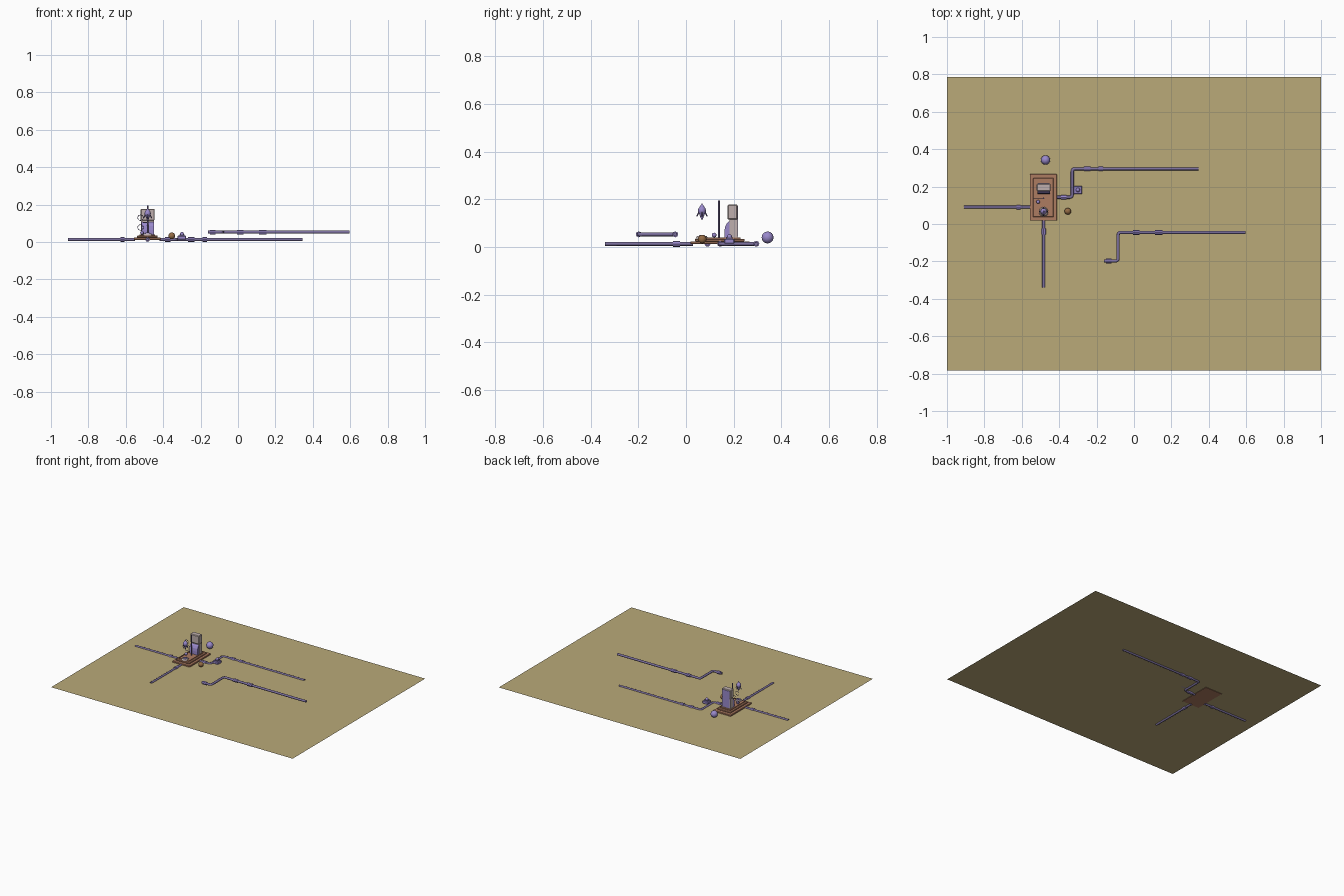
import bpy, bmesh, math
from mathutils import Vector

if "Cube" in bpy.data.objects:
    bpy.data.objects.remove(bpy.data.objects["Cube"])


def mat(name, c):
    m = bpy.data.materials.new(name)
    m.diffuse_color = (*c, 1)
    m.use_nodes = True
    m.node_tree.nodes["Principled BSDF"].inputs["Base Color"].default_value = m.diffuse_color
    return m


SAND = mat("sand", (0.49, 0.40, 0.19))
CLAY = mat("clay", (0.42, 0.20, 0.12))
BRONZE = mat("bronze", (0.30, 0.15, 0.06))
VIOLET = mat("violet", (0.32, 0.25, 0.60))
PIPE = mat("pipe_violet", (0.20, 0.16, 0.34))
PALE = mat("pale_stone", (0.52, 0.43, 0.42))


def done(name, m):
    o = bpy.context.object
    o.name = name
    o.data.materials.clear()
    o.data.materials.append(m)
    return o


def box(name, x, y, z, m, bevel=0):
    bpy.ops.mesh.primitive_cube_add(
        size=1, location=((x[0]+x[1])/2, (y[0]+y[1])/2, (z[0]+z[1])/2))
    o = bpy.context.object
    o.scale = (x[1]-x[0], y[1]-y[0], z[1]-z[0])
    bpy.ops.object.transform_apply(location=False, rotation=False, scale=True)
    if bevel:
        b = o.modifiers.new("bevel", 'BEVEL')
        b.width, b.segments = bevel, 1
    return done(name, m)


def ball(name, p, r, m, seg=16, sz=1):
    bpy.ops.mesh.primitive_uv_sphere_add(segments=seg, ring_count=seg//2, radius=r, location=p)
    bpy.context.object.scale.z = sz
    return done(name, m)


def cone(name, p, z0, z1, r0, r1, m, n=12):
    bpy.ops.mesh.primitive_cone_add(vertices=n, radius1=r0, radius2=r1, depth=z1-z0,
                                    location=(p[0], p[1], (z0+z1)/2))
    return done(name, m)


def rod(name, a, b, r, m, n=10):
    a, b = Vector(a), Vector(b)
    bpy.ops.mesh.primitive_cylinder_add(vertices=n, radius=r, depth=(b-a).length, location=(a+b)/2)
    bpy.context.object.rotation_euler = (b-a).to_track_quat('Z', 'Y').to_euler()
    return done(name, m)


def pipe(name, pts, z, r=0.0085, fillet=0.015):
    # tube along a path with rounded elbows
    pts = [Vector((*p, z)) for p in pts]
    path = [pts[0]]
    for i in range(1, len(pts)-1):
        a = pts[i] + (pts[i-1]-pts[i]).normalized()*fillet
        b = pts[i] + (pts[i+1]-pts[i]).normalized()*fillet
        for k in range(5):
            t = k/4
            path.append(a*(1-t)**2 + pts[i]*2*t*(1-t) + b*t*t)
    path.append(pts[-1])
    cu = bpy.data.curves.new(name, 'CURVE')
    cu.dimensions, cu.bevel_depth, cu.bevel_resolution, cu.use_fill_caps = '3D', r, 2, True
    s = cu.splines.new('POLY')
    s.points.add(len(path)-1)
    for q, p in zip(s.points, path):
        q.co = (*p, 1)
    o = bpy.data.objects.new(name, cu)
    bpy.context.collection.objects.link(o)
    cu.materials.append(PIPE)


def coupling(name, x, y, z, length, axis='x'):
    d = Vector((length/2, 0, 0)) if axis == 'x' else Vector((0, length/2, 0))
    c = Vector((x, y, z))
    rod(name, c-d, c+d, 0.0125, VIOLET, 8)


# ground sheet
bpy.ops.mesh.primitive_plane_add(size=2, location=(0, 0.002, 0.014))
bpy.context.object.scale.y = 0.784
done("sand_sheet", SAND)

# pipe runs
ZL, ZH = 0.0135, 0.053
pipe("west_pipe", [(-0.91, 0.09), (-0.55, 0.09)], ZL)
pipe("south_pipe", [(-0.483, -0.34), (-0.483, 0.03)], ZL)
pipe("east_pipe", [(-0.42, 0.143), (-0.33, 0.143), (-0.33, 0.295), (0.345, 0.295)], ZL)
pipe("raised_pipe", [(-0.16, -0.198), (-0.085, -0.198), (-0.085, -0.045), (0.597, -0.045)], ZH)
for x, y, z, l in [(-0.617, 0.09, ZL, 0.02), (-0.375, 0.143, ZL, 0.03), (-0.25, 0.295, ZL, 0.035),
                   (-0.178, 0.295, ZL, 0.022), (-0.135, -0.198, ZH, 0.03),
                   (0.012, -0.045, ZH, 0.035), (0.132, -0.045, ZH, 0.04)]:
    coupling("pipe_coupling", x, y, z, l)
coupling("south_coupling", -0.483, -0.04, ZL, 0.03, 'y')

# stepped plinth
box("plinth_lower", (-0.557, -0.413), (0.018, 0.267), (0.012, 0.024), CLAY, 0.002)
box("plinth_middle", (-0.54, -0.43), (0.038, 0.245), (0.024, 0.034), CLAY, 0.002)
box("plinth_upper", (-0.526, -0.444), (0.055, 0.228), (0.034, 0.04), CLAY)

# upright cabinet
box("cabinet_lower", (-0.518, -0.448), (0.182, 0.215), (0.04, 0.115), PALE)
box("cabinet_head", (-0.52, -0.446), (0.174, 0.216), (0.115, 0.178), PALE, 0.004)
box("cabinet_back", (-0.512, -0.454), (0.214, 0.219), (0.045, 0.172), VIOLET)

# curved front of the cabinet
bm = bmesh.new()
prof = [(0.2, 0.04), (0.161, 0.04), (0.161, 0.065), (0.164, 0.085),
        (0.172, 0.1), (0.184, 0.11), (0.2, 0.114)]
face = bm.faces.new([bm.verts.new((-0.516, y, z)) for y, z in prof])
ext = bmesh.ops.extrude_face_region(bm, geom=[face])
bmesh.ops.translate(bm, vec=(0.066, 0, 0),
                    verts=[v for v in ext['geom'] if isinstance(v, bmesh.types.BMVert)])
bmesh.ops.recalc_face_normals(bm, faces=bm.faces)
me = bpy.data.meshes.new("cabinet_bulge")
bm.to_mesh(me)
me.materials.append(VIOLET)
bpy.context.collection.objects.link(bpy.data.objects.new("cabinet_bulge", me))

# mast with side rings
rod("mast", (-0.483, 0.138, 0.04), (-0.483, 0.138, 0.195), 0.004, PIPE, 8)
for z in (0.13, 0.078):
    bpy.ops.mesh.primitive_torus_add(location=(-0.521, 0.138, z), rotation=(math.pi/2, 0, 0),
                                     major_radius=0.015, minor_radius=0.0015,
                                     major_segments=20, minor_segments=6)
    done("mast_ring", PIPE)
rod("ring_arm", (-0.508, 0.138, 0.104), (-0.483, 0.138, 0.104), 0.002, PIPE, 6)

# floating lantern above a round pad
P = (-0.483, 0.067)
cone("lantern_pad", P, 0.036, 0.046, 0.027, 0.02, PALE)
cone("lantern_pad_cap", P, 0.046, 0.051, 0.014, 0.01, VIOLET)
ball("lantern_body", (*P, 0.153), 0.017, VIOLET, 12, 1.15)
cone("lantern_tip", P, 0.165, 0.182, 0.012, 0.001, VIOLET)
cone("lantern_base", P, 0.115, 0.14, 0.003, 0.012, VIOLET)
for k in range(4):
    a = k*math.pi/2
    rod("lantern_fin", (P[0]+0.012*math.cos(a), P[1]+0.012*math.sin(a), 0.148),
        (P[0]+0.022*math.cos(a), P[1]+0.022*math.sin(a), 0.128), 0.003, PIPE, 6)

# loose orbs and the small valve box
ball("plinth_orb", (-0.513, 0.118, 0.05), 0.01, VIOLET, 12)
ball("violet_orb", (-0.473, 0.342, 0.04), 0.025, VIOLET)
ball("bronze_orb", (-0.354, 0.068, 0.033), 0.018, BRONZE)
box("valve_box", (-0.323, -0.277), (0.16, 0.203), (0.014, 0.034), VIOLET, 0.003)
box("valve_lid", (-0.314, -0.286), (0.168, 0.195), (0.034, 0.041), PIPE)
ball("valve_knob", (-0.3, 0.182, 0.043), 0.011, VIOLET, 12)

# smooth round parts, keep hard edges
for o in bpy.data.objects:
    if o.type == 'MESH' and any(k in o.name for k in ("orb", "mast", "lantern", "knob")):
        bpy.ops.object.select_all(action='DESELECT')
        o.select_set(True)
        bpy.context.view_layer.objects.active = o
        bpy.ops.object.shade_smooth_by_angle(angle=math.radians(40))
